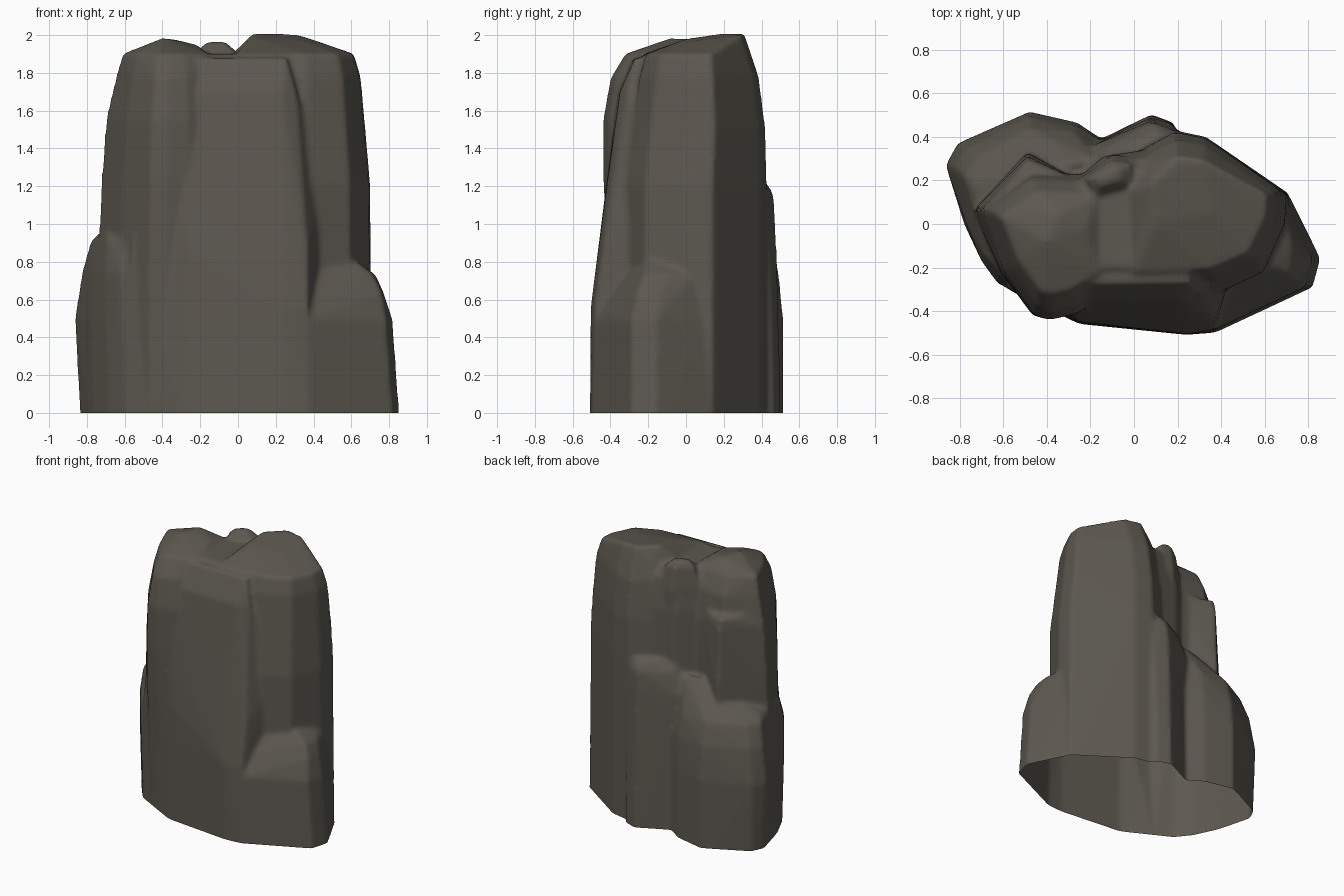
import bpy, bmesh

# one flat colour for the whole stone
stone = bpy.data.materials.new("dark_stone")
stone.diffuse_color = (0.108, 0.098, 0.08, 1)

bm_all = bmesh.new()


def hull(points):
    """Add one convex boulder spanning the given points."""
    bm = bmesh.new()
    for p in points:
        bm.verts.new(p)
    res = bmesh.ops.convex_hull(bm, input=bm.verts)
    junk = {g for k in ("geom_interior", "geom_unused") for g in res[k]
            if isinstance(g, bmesh.types.BMVert)}
    bmesh.ops.delete(bm, geom=list(junk), context='VERTS')
    bmesh.ops.recalc_face_normals(bm, faces=bm.faces)
    me = bpy.data.meshes.new("tmp")
    bm.to_mesh(me)
    bm.free()
    bm_all.from_mesh(me)
    bpy.data.meshes.remove(me)


def column(outline, centre, levels, peaks=()):
    """Boulder from an outline scaled about a centre at each (z, sx, sy, dy)."""
    cx, cy = centre
    pts = [(cx + (x - cx) * sx, cy + (y - cy) * sy + dy, z)
           for z, sx, sy, dy in levels for x, y in outline]
    hull(pts + list(peaks))


def sections(levels):
    hull([(x, y, z) for z, pts in levels for x, y in pts])


LOW = -0.15  # stones run below ground and are cut at z = 0

# tall right column
column([(.03, .35), (.18, .43), (.33, .40), (.41, .31), (.71, .14), (.70, 0), (.6, -.22),
        (.38, -.32), (-.08, -.34), (-.12, .15)], (.28, .03),
       [(LOW, 1, 1, 0), (1.2, .98, 1, 0), (1.5, .92, .93, .02), (1.78, .86, .84, .02),
        (1.9, .78, .74, .02)],
       [(.08, .2, 2.01), (.2, .31, 2.01), (.33, .29, 2.0), (.1, .0, 1.98), (.35, .05, 1.97)])

# tall left column, leaning out towards the front
column([(-.74, .07), (-.5, .24), (-.27, .22), (-.07, .22), (-.07, -.3), (-.25, -.41),
        (-.39, -.44), (-.47, -.42), (-.62, -.22)], (-.35, -.05),
       [(LOW, 1, .78, 0), (.9, 1, .95, 0), (1.25, .96, 1, 0), (1.55, .9, 1, 0),
        (1.77, .77, .9, 0), (1.9, .68, .7, 0)],
       [(-.4, -.08, 1.985), (-.35, .05, 1.98), (-.22, -.02, 1.95)])

# lower stone behind the left column
sections([(z, [(-.73 + i, .07), (-.49, .33 - i / 2), (-.26, .2), (-.4, -.05)])
          for z, i in ((LOW, 0), (1.1, 0), (1.56, .04), (1.64, .08))])

# front slab
sections([(LOW, [(-.59, -.28), (-.25, -.46), (.24, -.51), (.38, -.5), (.45, -.2), (-.3, -.2)]),
          (.55, [(-.6, -.28), (-.25, -.455), (.24, -.505), (.37, -.485), (.45, -.2)]),
          (.85, [(-.58, -.3), (-.25, -.45), (.24, -.465), (.37, -.44)]),
          (1.2, [(-.45, -.34), (-.25, -.42), (.24, -.42), (.35, -.37), (.45, -.2)]),
          (1.7, [(-.36, -.36), (.23, -.35), (.31, -.31)]),
          (1.88, [(-.3, -.28), (.26, -.27), (.25, -.1), (-.25, -.1)])])

# low sloping shoulder at the front right
sections([(LOW, [(.2, -.5), (.38, -.5), (.83, -.29), (.865, -.16), (.71, .15), (.3, .1)]),
          (.49, [(.2, -.49), (.37, -.485), (.785, -.29), (.82, -.16), (.69, .12)]),
          (.64, [(.2, -.40), (.4, -.39), (.76, -.255), (.77, -.13)]),
          (.73, [(.42, -.32), (.715, -.225), (.73, -.1), (.69, .05)]),
          (.80, [(.42, -.25), (.63, -.2), (.63, 0)])])

# low chunk at the back left
sections([(LOW, [(-.83, .27), (-.79, .36), (-.48, .515), (-.26, .465), (-.15, .39), (-.2, 0),
                 (-.53, -.28), (-.6, -.27), (-.68, -.17), (-.76, 0)]),
          (.5, [(-.865, .27), (-.81, .37), (-.48, .515), (-.26, .465), (-.15, .39),
                (-.55, -.28), (-.61, -.28), (-.7, -.17), (-.78, 0)]),
          (.75, [(-.825, .26), (-.77, .35), (-.48, .49), (-.26, .45), (-.15, .38),
                 (-.56, -.28), (-.62, -.28), (-.7, -.17), (-.77, 0)]),
          (.91, [(-.78, .22), (-.72, .31), (-.48, .44), (-.27, .42), (-.6, -.24), (-.69, -.14)]),
          (.95, [(-.74, .18), (-.48, .37), (-.28, .39), (-.7, -.05)]),
          (1.15, [(-.3, .28), (-.18, .3)])])

# back slab
sections([(LOW, [(-.32, .31), (.08, .505), (.185, .465), (.19, .2), (-.2, .1)]),
          (.6, [(-.32, .3), (.08, .49), (.185, .455), (.19, .2)]),
          (1.0, [(-.2, .355), (.08, .475), (.18, .44)]),
          (1.16, [(-.12, .36), (.09, .465), (.18, .43)]),
          (1.23, [(-.15, .28), (.05, .40), (.12, .42), (.17, .4), (.1, .2)])])

# saddle stone closing the gap between the two tall columns
column([(-.27, .2), (-.14, .31), (.05, .34), (.15, .2), (.15, -.28), (-.27, -.28)], (-.05, .0),
       [(LOW, 1, 1, 0), (1.6, 1, 1, 0), (1.83, .95, .9, 0), (1.9, .8, .72, 0)])
# small lump on the saddle
column([(-.26, .2), (-.1, .32), (.03, .3), (.02, .16), (-.2, .1)], (-.12, .22),
       [(LOW, 1, 1, 0), (1.75, 1, 1, 0), (1.92, .7, .7, 0), (1.965, .35, .35, 0)])

# weld the stones into one weathered skin
me = bpy.data.meshes.new("rock_pillar")
bm_all.to_mesh(me)
bm_all.free()
rock = bpy.data.objects.new("rock_pillar", me)
bpy.context.collection.objects.link(rock)
rm = rock.modifiers.new("weld", 'REMESH')
rm.mode = 'VOXEL'
rm.voxel_size = 0.016
sm = rock.modifiers.new("weather", 'SMOOTH')
sm.factor = 0.5
sm.iterations = 6

dg = bpy.context.evaluated_depsgraph_get()
skin = bpy.data.meshes.new_from_object(rock.evaluated_get(dg))
rock.modifiers.clear()
rock.data = skin

# cut the skin open at ground level
bm = bmesh.new()
bm.from_mesh(skin)
bmesh.ops.bisect_plane(bm, geom=bm.verts[:] + bm.edges[:] + bm.faces[:],
                       plane_co=(0, 0, 0), plane_no=(0, 0, 1), clear_inner=True)
bm.to_mesh(skin)
bm.free()

skin.materials.clear()
skin.materials.append(stone)
bpy.context.view_layer.objects.active = rock
rock.select_set(True)
bpy.ops.object.shade_smooth_by_angle(angle=0.8)
